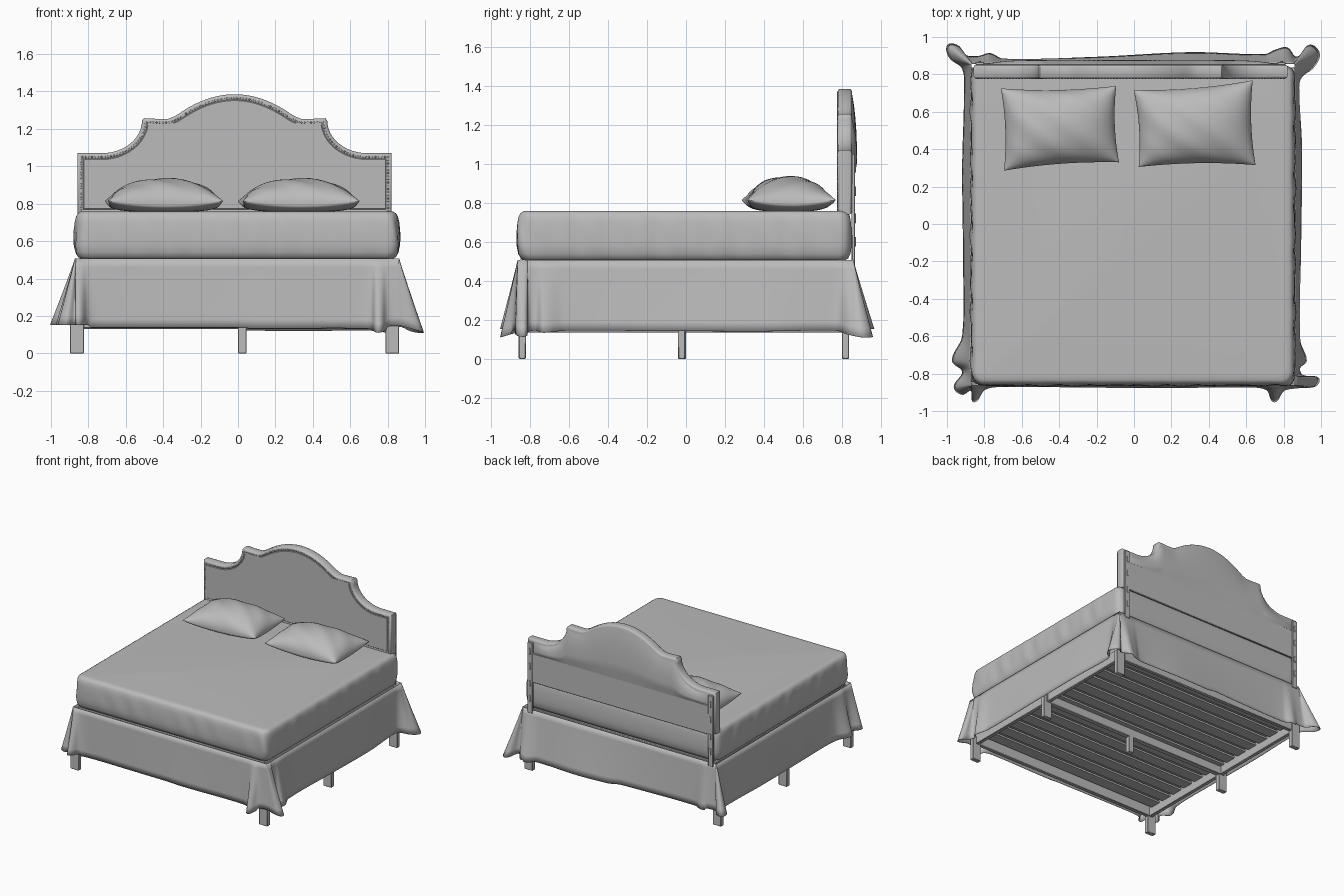
import bpy, math
from mathutils import Vector

if "Cube" in bpy.data.objects:
    bpy.data.objects.remove(bpy.data.objects["Cube"])

CX = -0.018  # the bed sits slightly left of centre
mat = bpy.data.materials.new("soft grey")
mat.diffuse_color = (0.5, 0.5, 0.5, 1)
mat.use_nodes = True
mat.node_tree.nodes["Principled BSDF"].inputs["Base Color"].default_value = mat.diffuse_color


def make(name, verts, faces, angle=40):
    me = bpy.data.meshes.new(name)
    me.from_pydata(verts, [], faces)
    me.materials.append(mat)
    me.validate()
    me.shade_smooth()
    me.set_sharp_from_angle(angle=math.radians(angle))
    ob = bpy.data.objects.new(name, me)
    bpy.context.collection.objects.link(ob)
    return ob


def box(name, x0, x1, y0, y1, z0, z1, bevel=0.003):
    v = [(x, y, z) for x in (x0, x1) for y in (y0, y1) for z in (z0, z1)]
    f = [(0, 1, 3, 2), (4, 6, 7, 5), (0, 4, 5, 1), (2, 3, 7, 6), (0, 2, 6, 4), (1, 5, 7, 3)]
    ob = make(name, v, f)
    if bevel:
        b = ob.modifiers.new("bevel", 'BEVEL')
        b.width, b.segments = bevel, 1
    return ob


def loft(name, loops, caps=True, angle=40):
    n = len(loops[0])
    verts = [p for lp in loops for p in lp]
    faces = [(k * n + i, k * n + (i + 1) % n, (k + 1) * n + (i + 1) % n, (k + 1) * n + i)
             for k in range(len(loops) - 1) for i in range(n)]
    if caps:
        faces += [tuple(reversed(range(n))), tuple(range((len(loops) - 1) * n, len(loops) * n))]
    return make(name, verts, faces, angle)


def offset(pts, d):
    """Inset a closed 2D outline by d with mitred corners."""
    out, n = [], len(pts)
    for i in range(n):
        p, a, b = Vector(pts[i]), Vector(pts[i - 1]), Vector(pts[(i + 1) % n])
        t1, t2 = (p - a).normalized(), (b - p).normalized()
        n1, n2 = Vector((-t1.y, t1.x)), Vector((-t2.y, t2.x))
        m = (n1 + n2).normalized()
        out.append(p + m * d / max(0.5, m.dot(n1)))
    return out


# ---- mattress: rounded plan, rolled edges, diagonal cloth folds on the sides
def rounded_rect(x0, x1, y0, y1, r, per_side=48, per_corner=8):
    pts = []
    cs = [(x1 - r, y0 + r, -90), (x1 - r, y1 - r, 0), (x0 + r, y1 - r, 90), (x0 + r, y0 + r, 180)]
    for k, (cx, cy, a0) in enumerate(cs):
        for i in range(per_corner + 1):
            a = math.radians(a0 + 90 * i / per_corner)
            pts.append((cx + r * math.cos(a), cy + r * math.sin(a)))
        nx, ny, na = cs[(k + 1) % 4]
        e = math.radians(na)
        q = (nx + r * math.cos(e), ny + r * math.sin(e))
        p = pts[-1]
        pts += [(p[0] + (q[0] - p[0]) * j / per_side, p[1] + (q[1] - p[1]) * j / per_side)
                for j in range(1, per_side)]
    return pts


def fold(x, y, z):
    s = math.sin(38 * (y + x) + 14 * z) * math.sin(9 * y - 5 * x + 1)
    return 0.007 * s * math.sin(math.pi * min(1, max(0, (z - 0.51) / 0.25)))


levels = [(0.505, 0.035), (0.515, 0.018), (0.54, 0.006), (0.58, 0.0), (0.62, 0.0), (0.66, 0.001),
          (0.70, 0.004), (0.73, 0.009), (0.748, 0.018), (0.757, 0.032), (0.759, 0.06)]
loops = []
for z, ins in levels:
    lp = rounded_rect(-0.873 + ins, 0.862 - ins, -0.866 + ins, 0.85 - ins, 0.065 - ins * 0.6)
    loops.append([(x + (fold(x, y, z) if x > 0 else -fold(x, y, z)) * (abs(x) > 0.8),
                   y - fold(x, y, z) * 0.6 * (y < -0.8), z) for x, y in lp])
loft("mattress", loops)


# ---- bed skirt: straight sides with flared pleats at the corners
hem = [(-.72, -.868), (-.3, -.870), (.15, -.874), (.6, -.870), (.71, -.885), (.75, -.95), (.80, -.89),
       (.87, -.875), (.97, -.865), (.985, -.825), (.90, -.81), (.885, -.77), (.92, -.73), (.885, -.62),
       (.89, -.1), (.895, .4), (.88, .70), (.89, .78), (.96, .84), (.99, .91), (.94, .955), (.87, .89),
       (.82, .94), (.76, .93), (.70, .905), (.3, .915), (-.2, .89), (-.7, .88), (-.77, .91), (-.83, .895),
       (-.90, .90), (-.94, .95), (-.995, .955), (-.985, .89), (-.915, .83), (-.905, .70), (-.915, .3),
       (-.91, -.2), (-.915, -.6), (-.97, -.73), (-.915, -.79), (-.96, -.87), (-.92, -.91), (-.87, -.89),
       (-.855, -.95), (-.80, -.885)]
R = (-0.868, 0.858, -0.86, 0.855)
hem_pts = []
for i in range(len(hem)):
    p = [Vector(hem[(i + k) % len(hem)]) for k in (-1, 0, 1, 2)]
    chord = (p[2] - p[1]).length
    m1 = (p[2] - p[0]).normalized() * chord
    m2 = (p[3] - p[1]).normalized() * chord
    for j in range(6):
        t = j / 6
        hem_pts.append((2*t**3 - 3*t*t + 1) * p[1] + (t**3 - 2*t*t + t) * m1
                       + (3*t*t - 2*t**3) * p[2] + (t**3 - t*t) * m2)
loops = []
for k in range(9):
    t = k / 8
    lp = []
    for b in hem_pts:
        top = Vector((min(R[1], max(R[0], b.x)), min(R[3], max(R[2], b.y))))
        flare = (b - top).length
        low = 0.137 + (0.015 if abs(b.x) > 0.8 else 0) - (0.3 * flare if b.x > 0 else 0)
        q = top.lerp(b, t ** 1.05)
        lp.append((q.x, q.y, 0.507 + (low - 0.507) * t))
    loops.append(lp)
skirt = loft("bed_skirt", loops, caps=False, angle=60)
s = skirt.modifiers.new("cloth thickness", 'SOLIDIFY')
s.thickness = 0.004

# ---- hidden base, rails, slats, centre beam and legs
box("box_base", CX - 0.83, CX + 0.83, -0.83, 0.83, 0.225, 0.506)
for sx in (-1, 1):
    c = CX + sx * 0.835
    box("side_rail", c - 0.015, c + 0.015, -0.845, 0.83, 0.135, 0.225)
for y in (-0.845, 0.80):
    box("end_rail", CX - 0.82, CX + 0.82, y, y + 0.03, 0.135, 0.225)
for i in range(13):
    y = -0.75 + i * 1.48 / 12
    box("slat", CX - 0.82, CX + 0.82, y - 0.045, y + 0.045, 0.198, 0.213, 0)
box("centre_beam", CX - 0.86, CX + 0.86, -0.04, 0.0, 0.13, 0.198)
for sx in (-1, 1):
    c = CX + sx * 0.843
    for y in (-0.858, -0.04, 0.80):
        box("leg", c - 0.037, c + 0.037, y, y + 0.036, 0, 0.2)
box("middle_leg", 0.0, 0.045, -0.04, 0.0, 0, 0.16)

# ---- headboard outline: arch, shoulders, concave scoops, square wings
half = [(0.30 * i / 14, 1.385 - 0.105 * (i / 14) ** 2) for i in range(15)]
half += [(0.325, 1.266), (0.355, 1.254), (0.42, 1.254), (0.485, 1.257)]
half += [(0.71 - 0.215 * math.cos(a), 1.245 - 0.175 * math.sin(a))
         for a in [math.pi / 2 * i / 12 for i in range(13)]]
half += [(0.84, 1.07), (0.84, 0.74)]
outline = [(CX + x, z) for x, z in reversed(half)] + [(CX - x, z) for x, z in half[1:]]
loops = []
for ins, y in [(0.034, 0.777), (0.03, 0.781), (0.026, 0.778), (0.014, 0.777), (0.005, 0.781), (0, 0.79),
               (0, 0.838), (0.004, 0.847), (0.012, 0.851)]:
    loops.append([(p[0], y, p[1]) for p in offset(outline, ins)])
loft("headboard", loops)

# ---- nail-head trim following the outline
path = [p for p in offset(outline, 0.02)]
verts, faces = [], []
step, carry = 0.017, 0.0
for a, b in zip(path, path[1:]):
    length = (b - a).length
    while carry < length:
        c = a.lerp(b, carry / length)
        base = len(verts)
        for r, y in ((0.0055, 0.779), (0.004, 0.7745)):
            verts += [(c.x + r * math.cos(k * math.pi / 4), y, c.y + r * math.sin(k * math.pi / 4))
                      for k in range(8)]
        faces += [(base + k, base + (k + 1) % 8, base + 8 + (k + 1) % 8, base + 8 + k) for k in range(8)]
        faces.append(tuple(range(base + 8, base + 16)))
        carry += step
    carry -= length
make("nail_head_trim", verts, faces, 60)


# ---- padded back of the headboard, lower board and mounting posts
def top_z(dx):
    for (xa, za), (xb, zb) in zip(half, half[1:]):
        if xa <= dx <= xb and xb > xa:
            return za + (zb - za) * (dx - xa) / (xb - xa)
    return 1.07


nx, nz = 60, 12
verts, faces = [], []
for i in range(nx + 1):
    u = -1 + 2 * i / nx
    x = 0.79 * u
    for j in range(nz + 1):
        v = j / nz
        bulge = 0.026 * max(0, 1 - v ** 3) * (1 - u ** 8) * min(1, 0.5 + 2 * v)
        verts.append((CX + x, 0.8515 + bulge, 0.96 + v * (top_z(abs(x)) - 0.025 - 0.96)))
for i in range(nx):
    for j in range(nz):
        a = i * (nz + 1) + j
        faces.append((a, a + 1, a + nz + 2, a + nz + 1))
make("headboard_back_padding", verts, faces)
box("headboard_back_board", CX - 0.79, CX + 0.79, 0.849, 0.862, 0.73, 0.965)
for sx in (-1, 1):
    c = CX + sx * 0.807
    box("mounting_post", c - 0.022, c + 0.022, 0.85, 0.867, 0.48, 1.05)
    for z in (0.6, 0.72, 0.86, 0.98):
        box("post_bolt", c - 0.007, c + 0.007, 0.866, 0.872, z - 0.025, z + 0.025, 0.002)


# ---- pillows: four corners, pinched edges, plump middle
def pillow(name, c00, c10, c11, c01):
    n = 32
    verts, faces = [], []
    for side in (1, -1):
        for i in range(n + 1):
            for j in range(n + 1):
                u = math.sin(math.pi / 2 * (-1 + 2 * i / n))
                v = math.sin(math.pi / 2 * (-1 + 2 * j / n))
                s = u * (1 - 0.05 * (1 - v * v) * u * u) * 0.5 + 0.5
                t = v * (1 - 0.07 * (1 - u * u) * v * v) * 0.5 + 0.5
                p = [(1 - s) * (1 - t) * c00[k] + s * (1 - t) * c10[k] + s * t * c11[k]
                     + (1 - s) * t * c01[k] for k in (0, 1)]
                f = max(0, (1 - u * u) * (1 - v * v))
                wrinkle = 0.004 * math.sin(9 * u + 7 * v) * f ** 0.5
                seam = 0.795 + 0.02 * (u * v) ** 2
                z = seam + (0.14 * f ** 0.5 + wrinkle if side > 0 else -0.042 * f ** 0.35)
                verts.append((p[0], p[1], z))
    m = n + 1
    for o, flip in ((0, False), (m * m, True)):
        for i in range(n):
            for j in range(n):
                a = o + i * m + j
                q = (a, a + m, a + m + 1, a + 1)
                faces.append(q[::-1] if flip else q)
    make(name, verts, faces, 60)


pillow("left_pillow", (-.695, .285), (-.08, .33), (-.095, .738), (-.712, .725))
pillow("right_pillow", (.025, .305), (.65, .315), (.635, .768), (-.002, .715))
